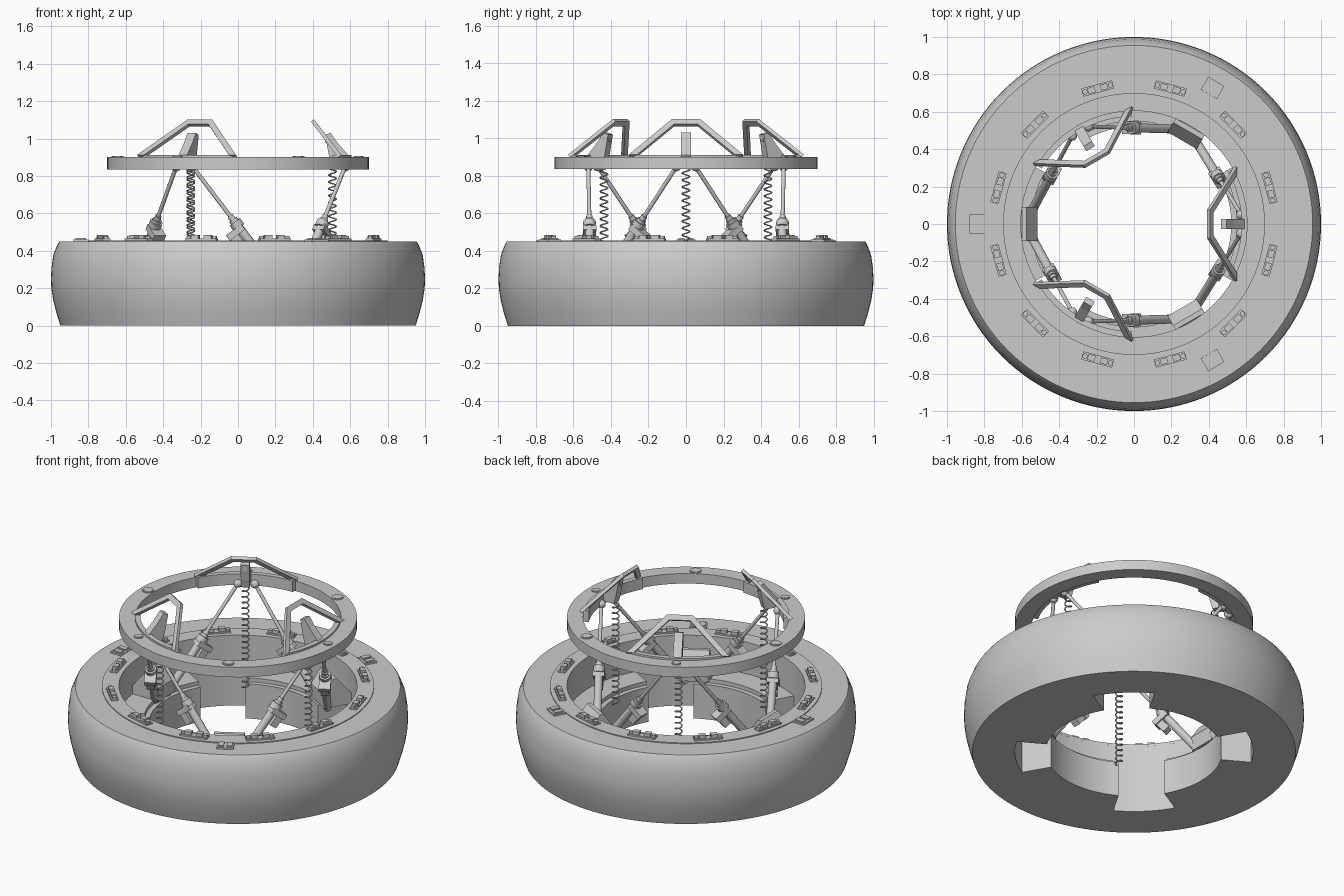
import bpy, bmesh
from math import radians, cos, sin, pi
from mathutils import Vector, Matrix

if "Cube" in bpy.data.objects:
    bpy.data.objects.remove(bpy.data.objects["Cube"])


def finish(name, bm, smooth=True):
    bmesh.ops.recalc_face_normals(bm, faces=bm.faces)
    me = bpy.data.meshes.new(name)
    bm.to_mesh(me)
    bm.free()
    ob = bpy.data.objects.new(name, me)
    bpy.context.collection.objects.link(ob)
    if smooth:
        bpy.context.view_layer.objects.active = ob
        bpy.ops.object.select_all(action='DESELECT')
        ob.select_set(True)
        bpy.ops.object.shade_smooth_by_angle(angle=radians(30))
    return ob


def around(ob, angles):
    """Place linked copies of ob turned about z; the first angle uses ob itself."""
    for i, a in enumerate(angles):
        o = ob if i == 0 else ob.copy()
        if i:
            bpy.context.collection.objects.link(o)
        o.rotation_euler.z = radians(a)


def lathe(name, profile, a0=0, a1=360, n=96):
    """Closed (r, z) profile swept about z, capped if partial."""
    bm = bmesh.new()
    full = a1 - a0 >= 360
    rings = []
    for i in range(n if full else n + 1):
        a = radians(a0 + (a1 - a0) * i / n)
        rings.append([bm.verts.new((r * cos(a), r * sin(a), z)) for r, z in profile])
    m = len(profile)
    for i in range(n):
        p, q = rings[i], rings[(i + 1) % len(rings)]
        for j in range(m):
            bm.faces.new((p[j], p[(j + 1) % m], q[(j + 1) % m], q[j]))
    if not full:
        bm.faces.new(rings[0])
        bm.faces.new(rings[-1])
    return finish(name, bm)


def band(r0, r1, z0, z1):
    return [(r0, z0), (r1, z0), (r1, z1), (r0, z1)]


def box(bm, c, s, mat=Matrix()):
    bmesh.ops.create_cube(bm, size=1, matrix=mat @ Matrix.Translation(c) @ Matrix.Diagonal((*s, 1)))


def cyl(bm, z0, z1, r, mat=Matrix(), n=20):
    bmesh.ops.create_cone(bm, cap_ends=True, segments=n, radius1=r, radius2=r, depth=z1 - z0,
                          matrix=mat @ Matrix.Translation((0, 0, (z0 + z1) / 2)))


def prism(bm, pts, offset):
    """Polygon pts swept by offset."""
    a = [bm.verts.new(p) for p in pts]
    b = [bm.verts.new(Vector(p) + Vector(offset)) for p in pts]
    bm.faces.new(a)
    bm.faces.new(b)
    for i in range(len(a)):
        j = (i + 1) % len(a)
        bm.faces.new((a[i], a[j], b[j], b[i]))


def polar(r, deg, z):
    return Vector((r * cos(radians(deg)), r * sin(radians(deg)), z))


THREE = (0, 120, 240)
OPPOSITE = (60, 180, 300)

# Base: bulged outer shell, raised seal ring, and lower shelf broken by four notches
lathe("base_shell", [(.70, 0), (.95, 0), (.972, .07), (.989, .14), (.998, .2), (1.0, .25),
                     (.997, .31), (.987, .38), (.965, .435), (.955, .45), (.70, .45)], n=128)
lathe("seal_ring", band(.70, .80, .44, .456))
around(lathe("inner_shelf", [(.52, 0), (.702, 0), (.702, .25), (.55, .25), (.55, .225), (.52, .225)],
             -30, 30, 20), (0, 90, 180, 270))

# Upper docking ring
lathe("upper_ring", band(.605, .70, .835, .90))
for name, rad, angs in (("large_ring_socket", .035, OPPOSITE), ("small_ring_socket", .028, THREE)):
    bm = bmesh.new()
    cyl(bm, .89, .904, rad, Matrix.Translation((.645, 0, 0)), 24)
    cyl(bm, .89, .906, rad * .8, Matrix.Translation((.645, 0, 0)), 24)
    around(finish(name, bm), angs)

# Guide petals: sloped open frame with a curved foot
bm = bmesh.new()
half = [(.535, .305, .9), (.39, .075, 1.09), (.41, .062, 1.064), (.535, .262, .9)]
outer = half[:2] + [(x, -y, z) for x, y, z in half[1::-1]]
inner = [(x, -y, z) for x, y, z in half[:1:-1]] + half[2:]
prism(bm, outer + inner, (.016, 0, .013))
around(finish("guide_petal", bm, False), THREE)
around(lathe("petal_foot", band(.575, .607, .84, .912), -29, 29, 24), THREE)

# Capture latch block inside each petal
bm = bmesh.new()
prism(bm, [(.60, -.026, .90), (.53, -.026, .98), (.495, -.026, 1.03), (.465, -.026, 1.02),
           (.485, -.026, .915), (.50, -.026, .86), (.60, -.026, .86)], (0, .052, 0))
box(bm, (.476, 0, .995), (.02, .024, .03))
around(finish("capture_latch", bm, False), THREE)

# Springs hanging below each latch
cu = bpy.data.curves.new("spring", 'CURVE')
cu.dimensions = '3D'
cu.bevel_depth = .004
cu.bevel_resolution = 1
turns, steps = 18, 14
sp = cu.splines.new('POLY')
sp.points.add(turns * steps)
for i, p in enumerate(sp.points):
    a = 2 * pi * i / steps
    p.co = (.505 + .02 * cos(a), .02 * sin(a), .2 + .66 * i / (turns * steps), 1)
spring = bpy.data.objects.new("spring", cu)
bpy.context.collection.objects.link(spring)
around(spring, THREE)

# Six actuators crossing from the latch positions down to the brackets
for side in (1, -1):
    lo, hi = polar(.56, 55 * side, .22), polar(.575, 5 * side, .85)
    d = hi - lo
    L = d.length
    zax = d.normalized()
    xax = Vector((0, 0, -1)).cross(zax).normalized()
    yax = zax.cross(xax)
    mat = Matrix.Translation(lo) @ Matrix((xax, yax, zax)).transposed().to_4x4()
    bm = bmesh.new()
    cyl(bm, 0, L * .55, .024, mat)
    cyl(bm, L * .5, L, .011, mat, 14)
    cyl(bm, L * .48, L * .53, .034, mat)
    cyl(bm, L * .55, L * .58, .017, mat)
    s = 1 if yax.z < 0 else -1
    box(bm, (0, s * .03, L * .47), (.07, .10, .035), mat)
    box(bm, (0, s * .05, L * .42), (.05, .045, .09), mat)
    bmesh.ops.create_uvsphere(bm, u_segments=16, v_segments=10, radius=.026,
                              matrix=Matrix.Translation(hi))
    around(finish("actuator", bm), THREE)

# Wedge brackets carrying the actuator feet
bm = bmesh.new()
prism(bm, [(.52, -.09, .24), (.70, -.09, .24), (.70, -.09, .30), (.60, -.09, .42),
           (.575, -.09, .42), (.515, -.09, .33)], (0, .18, 0))
around(finish("actuator_bracket", bm, False), OPPOSITE)

# Twelve hook pairs on the seal ring
bm = bmesh.new()
box(bm, (.75, 0, .458), (.045, .17, .014))
for y in (-.035, .035):
    box(bm, (.75, y, .47), (.032, .04, .03))
    cyl(bm, .46, .478, .014, Matrix.Translation((.75, y * 2, 0)), 12)
around(finish("hook_pair", bm), range(15, 375, 30))

# Slotted striker plates outside the seal ring
bm = bmesh.new()
box(bm, (.84, 0, .452), (.08, .10, .016))
for y in (-.025, .025):
    box(bm, (.84, y, .459), (.055, .032, .018))
around(finish("striker_plate", bm, False), OPPOSITE)
